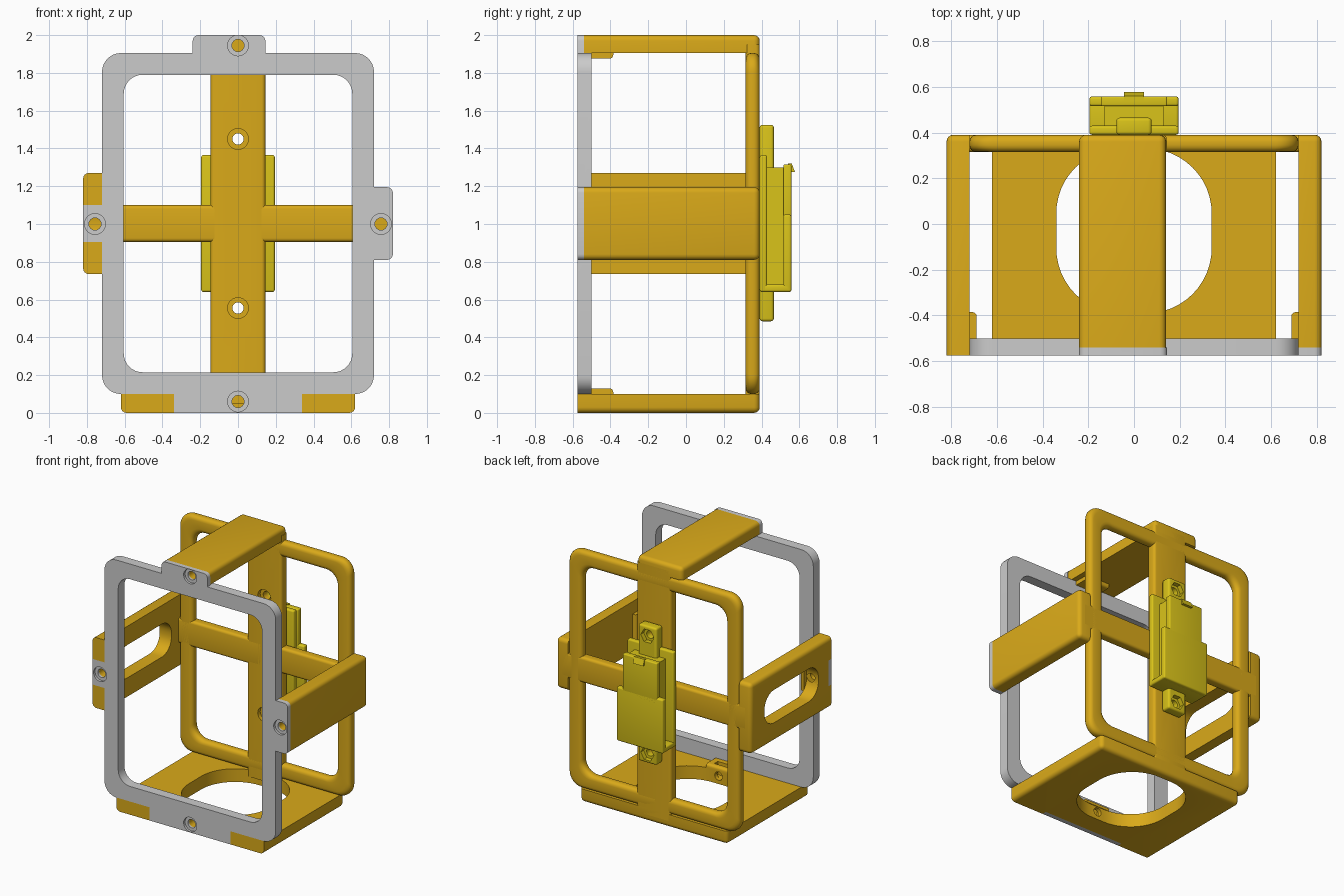
import bpy, bmesh, math
from mathutils import Vector

if "Cube" in bpy.data.objects:
    bpy.data.objects.remove(bpy.data.objects["Cube"])


def material(name, rgb):
    m = bpy.data.materials.new(name)
    m.diffuse_color = (*rgb, 1)
    m.use_nodes = True
    m.node_tree.nodes["Principled BSDF"].inputs["Base Color"].default_value = m.diffuse_color
    return m


ORANGE = material("orange", (0.70, 0.40, 0.01))
YELLOW = material("yellow", (0.70, 0.55, 0.01))


def finish(name, bm, mat=None):
    bmesh.ops.recalc_face_normals(bm, faces=bm.faces)
    me = bpy.data.meshes.new(name)
    bm.to_mesh(me)
    bm.free()
    ob = bpy.data.objects.new(name, me)
    bpy.context.collection.objects.link(ob)
    if mat:
        me.materials.append(mat)
    return ob


def add_box(bm, lo, hi):
    vs = bmesh.ops.create_cube(bm, size=1)["verts"]
    for v in vs:
        v.co = Vector([(l + h) / 2 + c * (h - l) for l, h, c in zip(lo, hi, v.co)])


def box(name, lo, hi, mat=None, r=0.0, sel=None):
    """Box whose edges passing sel(start, end) are rounded by r."""
    bm = bmesh.new()
    add_box(bm, lo, hi)
    if r:
        es = [e for e in bm.edges if sel is None or sel(e.verts[0].co, e.verts[1].co)]
        bmesh.ops.bevel(bm, geom=es, offset=r, segments=4, profile=0.5, affect='EDGES')
    return finish(name, bm, mat)


def rounded_rect(hx, hy, r, n=8):
    pts = []
    for i, (sx, sy) in enumerate([(1, 1), (-1, 1), (-1, -1), (1, -1)]):
        for k in range(n + 1):
            a = math.pi / 2 * (i + k / n)
            pts.append((sx * (hx - r) + r * math.cos(a), sy * (hy - r) + r * math.sin(a)))
    return pts


def skin(bm, rings, closed):
    vr = [[bm.verts.new(p) for p in ring] for ring in rings]
    n = len(vr[0])
    for j in range(len(vr) if closed else len(vr) - 1):
        a, b = vr[j], vr[(j + 1) % len(vr)]
        for i in range(n):
            bm.faces.new((a[i], a[(i + 1) % n], b[(i + 1) % n], b[i]))
    if not closed:
        bm.faces.new(vr[0])
        bm.faces.new(vr[-1])


def frame(name, section, mat=None):
    """Rectangular frame: section is a closed list of (inset, y)."""
    bm = bmesh.new()
    skin(bm, [[(x, y, z + 1.0025) for x, z in rounded_rect(0.72 - i, 0.9025 - i, 0.1)]
              for i, y in section], True)
    return finish(name, bm, mat)


def add_lathe(bm, x, z, profile, n=24):
    skin(bm, [[(x + r * math.cos(math.tau * k / n), y, z + r * math.sin(math.tau * k / n))
               for k in range(n)] for y, r in profile], False)


def prism(name, pts, axis, a, b):
    bm = bmesh.new()
    put = (lambda p, t: (t, p[0], p[1])) if axis == 'x' else (lambda p, t: (p[0], p[1], t))
    skin(bm, [[put(p, t) for p in pts] for t in (a, b)], False)
    return finish(name, bm)


def cut(objs, cutter):
    for ob in objs:
        m = ob.modifiers.new("cut", 'BOOLEAN')
        m.operation, m.solver, m.object = 'DIFFERENCE', 'EXACT', cutter
        bpy.context.view_layer.objects.active = ob
        bpy.ops.object.modifier_apply(modifier=m.name)


F, T, B = -0.575, -0.54, 0.39      # front face, back of tabs, back face
along_y = lambda a, b: abs(a.y - b.y) > 1e-4

# Front frame with four screw tabs
front = [frame("front_frame", [(0, F), (0, -0.5), (0.115, -0.5), (0.115, F)])]
front += [
    box("top_tab", (-0.24, F, 1.85), (0.145, T, 2), None, 0.03, lambda a, b: along_y(a, b) and a.z > 1.9),
    box("right_tab", (0.67, F, 0.81), (0.82, T, 1.195), None, 0.03, lambda a, b: along_y(a, b) and a.x > 0.7),
    box("left_tab", (-0.82, F, 0.905), (-0.67, T, 1.1)),
    box("bottom_tab", (-0.34, F, 0), (0.34, T, 0.15)),
]

# Back frame with rounded edges and cross bars
section = [(x + 0.0575, z + 0.3525) for x, z in rounded_rect(0.0575, 0.0375, 0.03, 4)]
body = [frame("back_frame", section, ORANGE)]
body += [
    box("back_upright", (-0.145, 0.315, 0.05), (0.145, B, 1.95), ORANGE, 0.02, lambda a, b: abs(a.z - b.z) > 0.1),
    box("back_crossbar", (-0.77, 0.315, 0.905), (0.77, B, 1.1), ORANGE, 0.02, lambda a, b: abs(a.x - b.x) > 0.1),
]

# Arms and floor, rounded on the outside and square at the front


def outer(axis, value):
    return lambda a, b: ((abs(a[axis] - value) < 1e-4 or abs(b[axis] - value) < 1e-4)
                         and not (a.y < -0.5 and b.y < -0.5))


top_arm = box("top_arm", (-0.24, T, 1.905), (0.14, B, 2), ORANGE, 0.03, outer(2, 2))
right_arm = box("right_arm", (0.72, T, 0.81), (0.82, B, 1.195), ORANGE, 0.03, outer(0, 0.82))
left_arm = box("left_arm", (-0.82, F, 0.735), (-0.72, B, 1.27), ORANGE, 0.03, outer(0, -0.82))
floor = box("floor_plate", (-0.62, F, 0), (0.62, B, 0.1), ORANGE, 0.03, outer(2, 0))

# Nut bosses behind the front frame
bosses = [
    box("top_boss", (-0.1, -0.5, 1.875), (0.1, -0.385, 1.906), ORANGE, 0.02, lambda a, b: a.y > -0.4 and b.y > -0.4 and a.z < 1.9 and b.z < 1.9),
    box("bottom_boss", (-0.1, -0.5, 0.099), (0.1, -0.385, 0.13), ORANGE, 0.02, lambda a, b: a.y > -0.4 and b.y > -0.4 and a.z > 0.11 and b.z > 0.11),
]
for s, n in ((-1, "left_boss"), (1, "right_boss")):
    xs = sorted((s * 0.721, s * 0.688))
    bosses.append(box(n, (xs[0], -0.5, 0.9), (xs[1], -0.385, 1.1), ORANGE, 0.02,
                      lambda a, b: min(a.y, b.y) > -0.4 and max(abs(a.x), abs(b.x)) < 0.7))

# Clip on the back: base, ears, core, floor, cover and latch
clip = [
    box("clip_ears", (-0.077, B, 0.485), (0.077, 0.465, 1.525), YELLOW, 0.015),
    box("clip_base", (-0.195, B, 0.64), (0.195, 0.43, 1.365), YELLOW, 0.012),
    box("clip_core", (-0.13, 0.42, 0.66), (0.13, 0.53, 1.3), YELLOW),
    box("clip_floor", (-0.195, 0.4, 0.64), (0.195, 0.55, 0.68), YELLOW, 0.012),
    box("clip_cover", (-0.195, 0.515, 0.64), (0.195, 0.558, 1.05), YELLOW, 0.012),
    box("clip_cover_top", (-0.145, 0.515, 1.0), (0.145, 0.558, 1.315), YELLOW, 0.008),
]
bm = bmesh.new()
skin(bm, [[(x, y, z) for y, z in ((0.54, 1.32), (0.56, 1.32), (0.577, 1.275), (0.54, 1.275))]
          for x in (-0.043, 0.043)], False)
latch = finish("clip_latch", bm, YELLOW)

# Openings in the left arm and the floor
slot = prism("slot_cutter", [(y - 0.095, z + 1.0025) for y, z in rounded_rect(0.325, 0.125, 0.115)], 'x', -0.9, -0.65)
cut([left_arm], slot)
hole = prism("floor_cutter", [(x, y - 0.03) for x, y in rounded_rect(0.34, 0.36, 0.285, 12)], 'z', -0.1, 0.2)
cut([floor], hole)

# Recesses for the tabs
bm = bmesh.new()
add_box(bm, (-0.9, -0.7, 0.905), (-0.6, T, 1.1))
add_box(bm, (-0.34, -0.7, -0.1), (0.34, T, 0.3))
recess = finish("recess_cutter", bm)
cut([left_arm, floor], recess)

# Counterbored screw holes, nut slots and hexagonal nut pockets
bm = bmesh.new()
for x, z in ((0, 1.945), (0, 0.06), (0.757, 1), (-0.757, 1)):
    add_lathe(bm, x, z, [(-0.7, 0.055), (-0.557, 0.055), (-0.557, 0.032), (-0.36, 0.032)])
for z in (1.45, 0.555):
    add_lathe(bm, 0, z, [(0.25, 0.055), (0.345, 0.055), (0.345, 0.03), (0.6, 0.03)])
screws = finish("screw_cutter", bm)
bm = bmesh.new()
for z in (1.45, 0.555):
    add_lathe(bm, 0, z, [(0.43, 0.055), (0.6, 0.055)], 6)
add_box(bm, (-0.055, -0.46, 1.85), (0.055, -0.42, 1.97))
add_box(bm, (-0.055, -0.46, 0.03), (0.055, -0.42, 0.2))
for s in (-1, 1):
    xs = sorted((s * 0.66, s * 0.79))
    add_box(bm, (xs[0], -0.46, 0.945), (xs[1], -0.42, 1.055))
nuts = finish("nut_cutter", bm)
arms = [top_arm, right_arm, left_arm, floor]
cut(front + body[1:2] + arms + clip[:1], screws)
cut(arms + bosses + clip[:1], nuts)
for c in (slot, hole, recess, screws, nuts):
    bpy.data.objects.remove(c)

# Smooth the fillets, keep the edges sharp
for ob in bpy.context.collection.objects:
    ob.select_set(True)
bpy.context.view_layer.objects.active = floor
bpy.ops.object.shade_smooth_by_angle(angle=math.radians(30))
